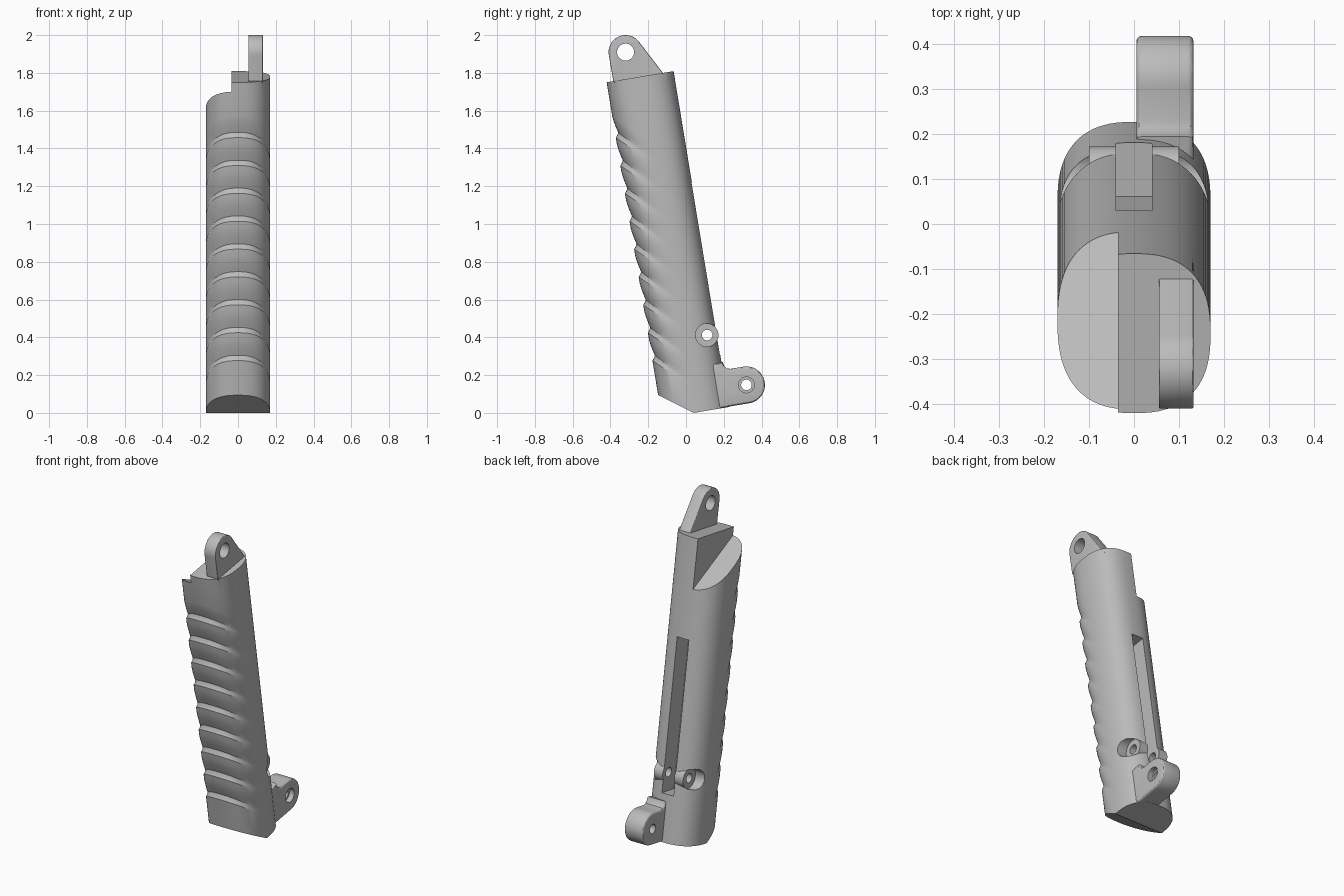
import bpy, bmesh, math
from mathutils import Vector

cube = bpy.data.objects.get("Cube")
if cube:
    bpy.data.objects.remove(cube, do_unlink=True)

# One plain grey material
grey = bpy.data.materials.new("plain_grey")
grey.use_nodes = True
colour = (0.5, 0.5, 0.5, 1)
grey.diffuse_color = colour
grey.node_tree.nodes["Principled BSDF"].inputs["Base Color"].default_value = colour

HALF_X, HALF_Y, POWER, LEAN = 0.17, 0.182, 2.5, 0.1645


def centre_y(z):
    return -0.238 + (1.75 - z) * LEAN


def to_object(name, bm):
    bmesh.ops.recalc_face_normals(bm, faces=bm.faces)
    mesh = bpy.data.meshes.new(name)
    bm.to_mesh(mesh)
    bm.free()
    mesh.materials.append(grey)
    obj = bpy.data.objects.new(name, mesh)
    bpy.context.collection.objects.link(obj)
    return obj


def prism(name, outline, x0, x1, bevel=0):
    """Side outline of (y, z) points extruded along x."""
    bm = bmesh.new()
    face = bm.faces.new([bm.verts.new((x0, y, z)) for y, z in outline])
    ext = bmesh.ops.extrude_face_region(bm, geom=[face])["geom"]
    moved = [v for v in ext if isinstance(v, bmesh.types.BMVert)]
    bmesh.ops.translate(bm, verts=moved, vec=(x1 - x0, 0, 0))
    if bevel:
        rim = [e for e in bm.edges if abs(e.verts[0].co.x - e.verts[1].co.x) < 1e-5]
        bmesh.ops.bevel(bm, geom=rim, offset=bevel, segments=3, profile=0.5, affect='EDGES')
    return to_object(name, bm)


def arc(y, z, r, start, end, n=24):
    steps = [math.radians(start + (end - start) * i / n) for i in range(n + 1)]
    return [(y + r * math.cos(a), z + r * math.sin(a)) for a in steps]


def pin(y, z, r, x0, x1):
    return prism("pin", arc(y, z, r, 0, 352.5, 47), x0, x1)


def combine(target, tool, operation):
    mod = target.modifiers.new("cut", 'BOOLEAN')
    mod.operation, mod.object, mod.solver = operation, tool, 'EXACT'
    bpy.context.view_layer.objects.active = target
    bpy.ops.object.modifier_apply(modifier=mod.name)
    bpy.data.objects.remove(tool, do_unlink=True)


# Grip body: a leaning oval loft whose rings slope with the finger grooves
levels = [(2.3, 0), (1.7, 0)]
for k in range(9):
    lip = 1.485 - 0.1475 * k
    levels += [(lip + dz, d) for dz, d in
               ((0.085, 0), (0.06, 0.003), (0.03, 0.009), (0, 0.017), (-0.012, 0.012), (-0.028, 0))]
levels += [(0.15, 0), (-0.5, 0)]

SIDES = 80
bm = bmesh.new()
rings = []
for height, depth in levels:
    ring = []
    for i in range(SIDES):
        a = 2 * math.pi * i / SIDES
        c, s = math.cos(a), math.sin(a)
        x = HALF_X * math.copysign(abs(c) ** (2 / POWER), c)
        y = HALF_Y * math.copysign(abs(s) ** (2 / POWER), s)
        back = y + HALF_Y
        z = height - 0.75 * back
        shrink = 1 - depth / HALF_Y * max(0, 1 - back / 0.18)
        ring.append(bm.verts.new((x * shrink, centre_y(z) + y * shrink, z)))
    rings.append(ring)
for upper, lower in zip(rings, rings[1:]):
    for i in range(SIDES):
        j = (i + 1) % SIDES
        bm.faces.new((upper[i], upper[j], lower[j], lower[i]))

# Slanted top and the two bottom planes
for point, normal in (((0, -0.06, 1.81), (0, -0.06, 0.36)),
                      ((0, 0.04, 0), (0, -0.09, -0.18)),
                      ((0, 0.04, 0), (0, 0.05, -0.3))):
    bmesh.ops.bisect_plane(bm, geom=bm.verts[:] + bm.edges[:] + bm.faces[:],
                           plane_co=point, plane_no=Vector(normal).normalized(), clear_outer=True)
    bmesh.ops.holes_fill(bm, edges=[e for e in bm.edges if e.is_boundary], sides=0)
grip = to_object("grip", bm)

# Sloping shoulder cut beside the top
shoulder = prism("shoulder", [(-0.7, 1.838), (0.2, 1.41), (0.2, 2.2), (-0.7, 2.2)], -0.3, -0.035)
combine(grip, shoulder, 'DIFFERENCE')

# Cross bolt: seats on both sides
BOLT = (0.112, 0.412)
combine(grip, pin(*BOLT, 0.06, -0.1, 0.1), 'UNION')
for side in (-1, 1):
    combine(grip, pin(*BOLT, 0.0615, *sorted((side * 0.1, side * 0.3))), 'DIFFERENCE')

# Long slot down the back
def back_y(z):
    return centre_y(z) + HALF_Y


low, high = 0.31, 1.22
slot = prism("slot", [(back_y(low) - 0.12, low - 0.02), (back_y(low) + 0.1, low + 0.016),
                      (back_y(high) + 0.1, high + 0.016), (back_y(high) - 0.12, high - 0.02)],
             -0.04, 0.04)
combine(grip, slot, 'DIFFERENCE')
combine(grip, pin(*BOLT, 0.028, -0.3, 0.3), 'DIFFERENCE')

# Lower lug with a counterbored hole
LOW = (0.32, 0.148)
outline = arc(*LOW, 0.098, -80, 100) + [(0.235, 0.233), (0.216, 0.236), (0.203, 0.248),
                                        (0.194, 0.27), (0.12, 0.25), (0.1, 0.012)]
combine(grip, prism("lower_lug", outline, 0.005, 0.132, 0.012), 'UNION')
combine(grip, pin(*LOW, 0.028, -0.05, 0.2), 'DIFFERENCE')
combine(grip, pin(*LOW, 0.042, 0.1, 0.2), 'DIFFERENCE')

# Upper lug
HIGH = (-0.32, 1.91)
outline = arc(*HIGH, 0.09, 37, 190) + [(-0.385, 1.757), (-0.36, 1.735), (-0.12, 1.74), (-0.103, 1.775)]
combine(grip, prism("upper_lug", outline, 0.055, 0.132, 0.004), 'UNION')
combine(grip, pin(*HIGH, 0.045, 0, 0.3), 'DIFFERENCE')

# Smooth shading with crisp edges
bpy.ops.object.select_all(action='DESELECT')
grip.select_set(True)
bpy.context.view_layer.objects.active = grip
bpy.ops.object.shade_smooth_by_angle(angle=math.radians(30))
